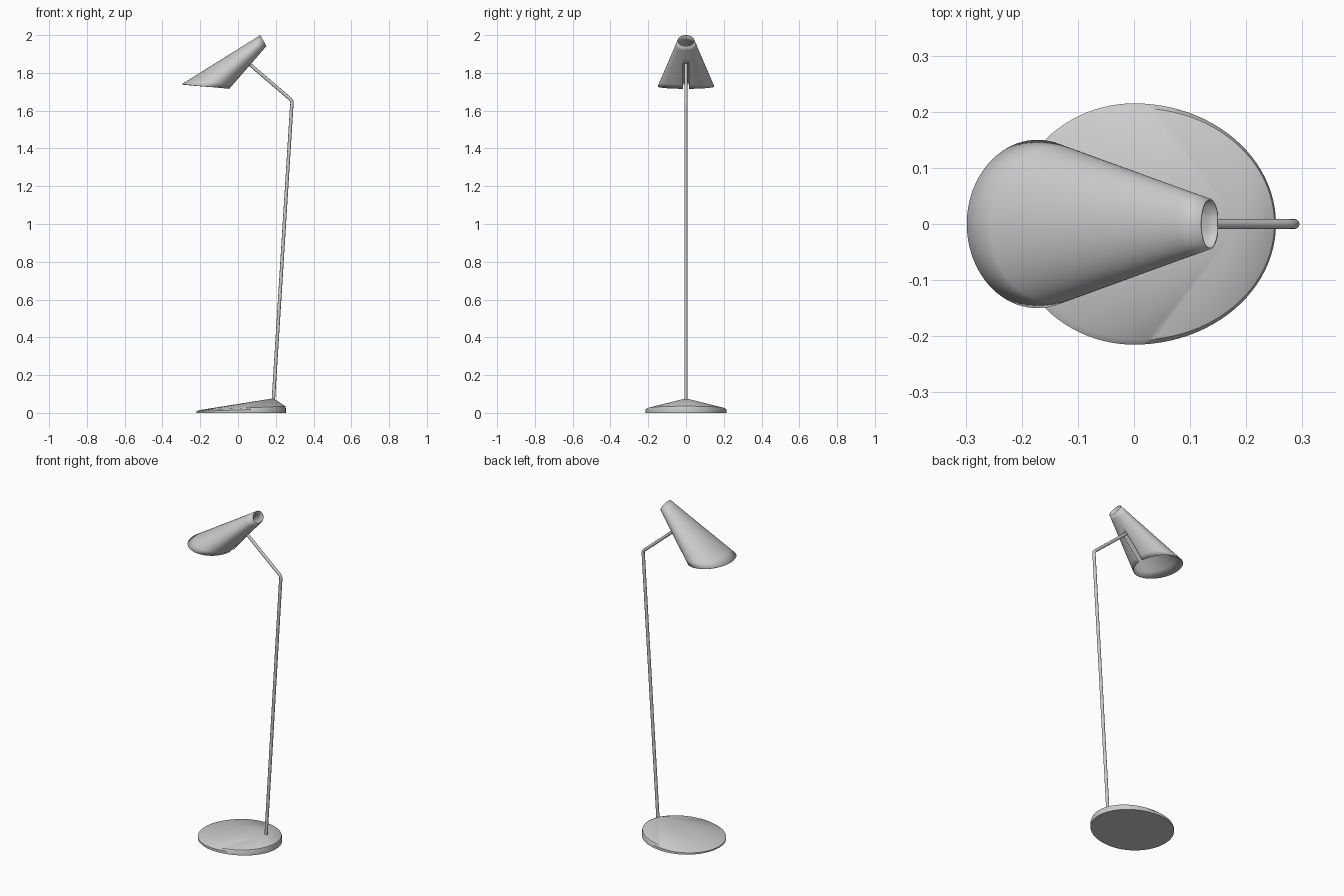
import bpy, bmesh
from math import cos, sin, pi

if "Cube" in bpy.data.objects:
    bpy.data.objects.remove(bpy.data.objects["Cube"])


def make_object(name, bm, angle=0.6):
    bmesh.ops.recalc_face_normals(bm, faces=bm.faces)
    mesh = bpy.data.meshes.new(name)
    bm.to_mesh(mesh)
    bm.free()
    ob = bpy.data.objects.new(name, mesh)
    bpy.context.collection.objects.link(ob)
    bpy.ops.object.select_all(action='DESELECT')
    bpy.context.view_layer.objects.active = ob
    ob.select_set(True)
    bpy.ops.object.shade_smooth_by_angle(angle=angle)
    return ob


def bridge(bm, a, b):
    n = len(a)
    return [bm.faces.new((a[i], a[(i + 1) % n], b[(i + 1) % n], b[i])) for i in range(n)]


# Base: egg-shaped wedge with an off-centre peak under the pole
N = 96
bm = bmesh.new()
outline = []
for i in range(N):
    a = 2 * pi * i / N
    outline.append(((0.253 if cos(a) > 0 else 0.221) * cos(a), 0.215 * sin(a)))
bottom = [bm.verts.new((x, y, 0)) for x, y in outline]
rim = [bm.verts.new((x, y, 0.008 + (x + 0.221) * 0.034)) for x, y in outline]
inner = [bm.verts.new((0.188 + (x - 0.188) * 0.96, y * 0.96,
                       0.077 + (0.012 + (x + 0.221) * 0.046 - 0.077) * 0.96))
         for x, y in outline]
peak = bm.verts.new((0.188, 0, 0.077))
bm.faces.new(bottom)
bridge(bm, bottom, rim)
bridge(bm, rim, inner)
for i in range(N):
    bm.faces.new((inner[i], inner[(i + 1) % N], peak))
make_object("base", bm)

# Pole and arm: one bent tube
curve = bpy.data.curves.new("pole", 'CURVE')
curve.dimensions = '3D'
curve.bevel_depth = 0.009
curve.bevel_resolution = 4
curve.use_fill_caps = True
path = [(0.187, 0.065), (0.284, 1.62), (0.286, 1.64), (0.284, 1.652),
        (0.276, 1.662), (0.262, 1.674), (0.05, 1.856)]
spline = curve.splines.new('POLY')
spline.points.add(len(path) - 1)
for p, (x, z) in zip(spline.points, path):
    p.co = (x, 0, z, 1)
spline.use_smooth = True
pole = bpy.data.objects.new("pole", curve)
bpy.context.collection.objects.link(pole)

# Shade: open cone between two tilted ellipses, slotted underneath for the arm


def ring_point(t, a):
    """Point on the shade; t runs from mouth to top, a = 0 is the underside."""
    lo = (-0.172 + 0.126 * cos(a), 0.15 * sin(a), 1.728 - 0.0125 * cos(a))
    hi = (0.135 + 0.016 * cos(a), 0.045 * sin(a), 1.97 - 0.03 * cos(a))
    return [p + (q - p) * t for p, q in zip(lo, hi)]


M, ROWS, SLOT = 80, 10, 6
HALF = 0.015  # half width of the slot
bm = bmesh.new()
rows = []
for r in range(ROWS + 1):
    t = r / ROWS
    gap = HALF / (0.15 + (0.045 - 0.15) * t)
    rows.append([bm.verts.new(ring_point(t, gap + (2 * pi - 2 * gap) * i / (M - 1)))
                 for i in range(M)])
for r in range(ROWS):
    a, b = rows[r], rows[r + 1]
    for i in range(M if r >= SLOT else M - 1):
        j = (i + 1) % M
        bm.faces.new((a[i], a[j], b[j], b[i]))
shade = make_object("shade", bm)
solid = shade.modifiers.new("thickness", 'SOLIDIFY')
solid.thickness = 0.003
solid.offset = -1
